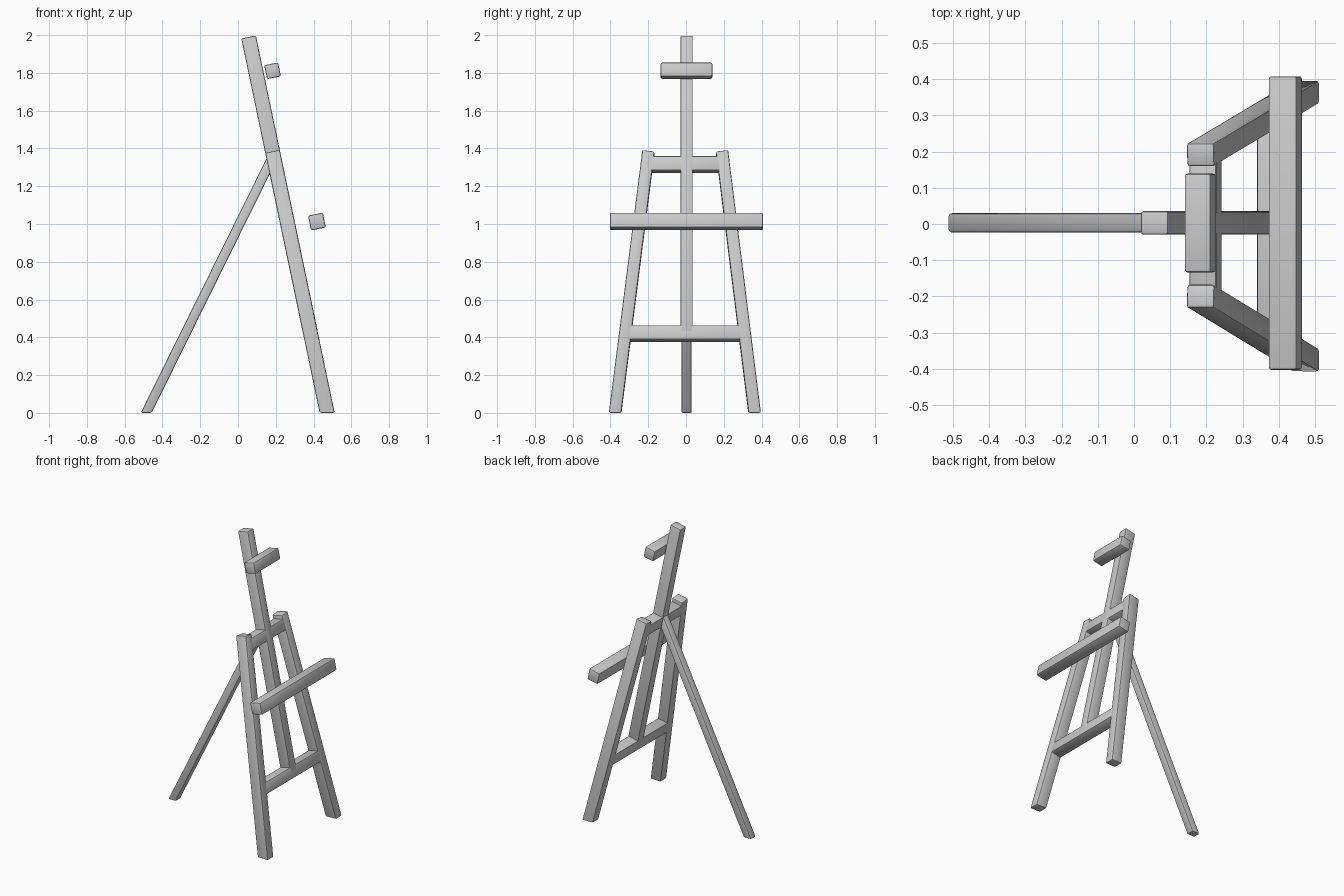
import bpy, bmesh, math
from mathutils import Vector

if "Cube" in bpy.data.objects:
    bpy.data.objects.remove(bpy.data.objects["Cube"])

TILT = math.atan(0.209)                               # lean of the front frame
FACE = Vector((math.cos(TILT), 0, math.sin(TILT)))    # frame normal


def lean(z, y=0.0, out=0.0):
    """Point on the leaning frame plane at height z, moved forward by out."""
    return Vector((0.472 - 0.209 * z + out, y, z))


def beam(name, p0, p1, width, thick, normal=FACE, foot=False):
    """Chamfered square bar from p0 to p1; foot cuts the p0 end level with z=0."""
    p0, p1 = Vector(p0), Vector(p1)
    d = (p1 - p0).normalized()
    n = (normal - d * normal.dot(d)).normalized()
    s = d.cross(n)
    bm = bmesh.new()
    bmesh.ops.create_cube(bm, size=1)
    for v in bm.verts:
        i, j, k = v.co
        low = k < 0
        v.co = (p0 if low else p1) + s * (i * width) + n * (j * thick)
        if foot and low:
            v.co -= d * (v.co.z / d.z)
    bmesh.ops.recalc_face_normals(bm, faces=bm.faces[:])
    bmesh.ops.bevel(bm, geom=bm.edges[:], offset=0.008, segments=2,
                    profile=0.5, affect='EDGES')
    me = bpy.data.meshes.new(name)
    bm.to_mesh(me)
    bm.free()
    ob = bpy.data.objects.new(name, me)
    bpy.context.collection.objects.link(ob)
    bpy.context.view_layer.objects.active = ob
    ob.select_set(True)
    bpy.ops.object.shade_smooth_by_angle(angle=math.radians(30))
    ob.select_set(False)
    return ob


# Splayed front legs
for side, label in ((1, "left"), (-1, "right")):
    beam("front_leg_" + label, lean(0, side * 0.369 - 0.006),
         lean(1.381, side * 0.195 - 0.004), 0.065, 0.078, foot=True)

# Central mast and hinged back leg
beam("mast", lean(0.42, 0.003), lean(1.99, 0.003), 0.065, 0.079)
beam("back_leg", (-0.486, 0.003, 0), (0.179, 0.003, 1.345), 0.054, 0.052,
     normal=Vector((1, 0, -0.494)), foot=True)

# Crossbars between the legs
for label, z, half in (("lower", 0.42, 0.31), ("upper", 1.315, 0.2)):
    beam(label + "_crossbar", lean(z, -half), lean(z, half), 0.077, 0.077)

# Canvas ledge and top clamp, standing off the frame
beam("canvas_ledge", (0.418, -0.403, 1.013), (0.418, 0.408, 1.013), 0.08, 0.08)
beam("top_clamp", (0.183, -0.134, 1.811), (0.183, 0.139, 1.811), 0.075, 0.075)
